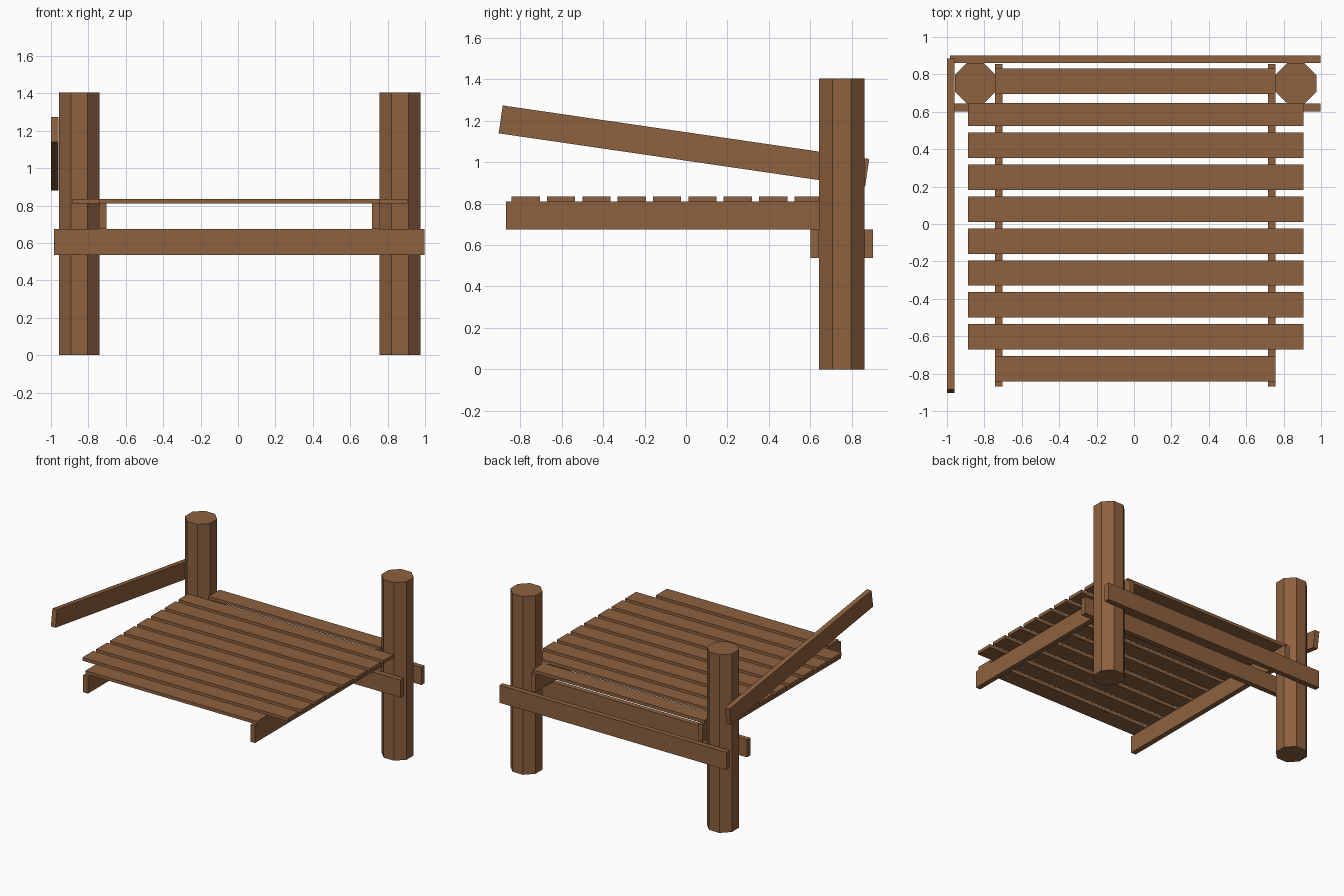
import bpy, math

if "Cube" in bpy.data.objects:
    bpy.data.objects.remove(bpy.data.objects["Cube"])

wood = bpy.data.materials.new("wood")
wood.diffuse_color = (0.27, 0.12, 0.05, 1)
wood.use_nodes = True
wood.node_tree.nodes["Principled BSDF"].inputs["Base Color"].default_value = wood.diffuse_color


def finish(name):
    ob = bpy.context.object
    ob.name = name
    ob.data.materials.append(wood)
    return ob


def box(name, x, y, z, tilt=0.0):
    """Box from (min, max) ranges, optionally tilted about x."""
    bpy.ops.mesh.primitive_cube_add(size=1, location=[sum(r) / 2 for r in (x, y, z)])
    ob = finish(name)
    ob.scale = [r[1] - r[0] for r in (x, y, z)]
    ob.rotation_euler.x = tilt
    return ob


# octagonal posts, flats facing the axes
APOTHEM, POST_H = 0.109, 1.405
for side, x in (("left", -0.849), ("right", 0.866)):
    bpy.ops.mesh.primitive_cylinder_add(
        vertices=8, radius=APOTHEM / math.cos(math.pi / 8), depth=POST_H,
        location=(x, 0.752, POST_H / 2), rotation=(0, 0, math.pi / 8))
    finish(side + "_post")

# cross beams clamping the posts
for name, y in (("front", (0.602, 0.643)), ("back", (0.861, 0.902))):
    box(name + "_cross_beam", (-0.983, 0.998), y, (0.537, 0.675))

# stringers under the deck
for side, x in (("left", (-0.743, -0.702)), ("right", (0.716, 0.756))):
    box(side + "_stringer", x, (-0.868, 0.855), (0.675, 0.81))

# deck planks: first and last are short, the one by the posts is trimmed
PITCH, WIDTH = 0.1707, 0.136
for i in range(10):
    y0 = -0.842 + i * PITCH
    y1 = y0 + WIDTH
    if i == 8:
        y1 = 0.646
    x = (-0.742, 0.756) if i in (0, 9) else (-0.888, 0.905)
    box(f"deck_plank_{i + 1}", x, (y0, y1), (0.81, 0.835))

# sloping handrail on the left
box("handrail", (-1.0, -0.96), (-0.904, 0.884), (1.0095, 1.1455), math.radians(-8.3))
